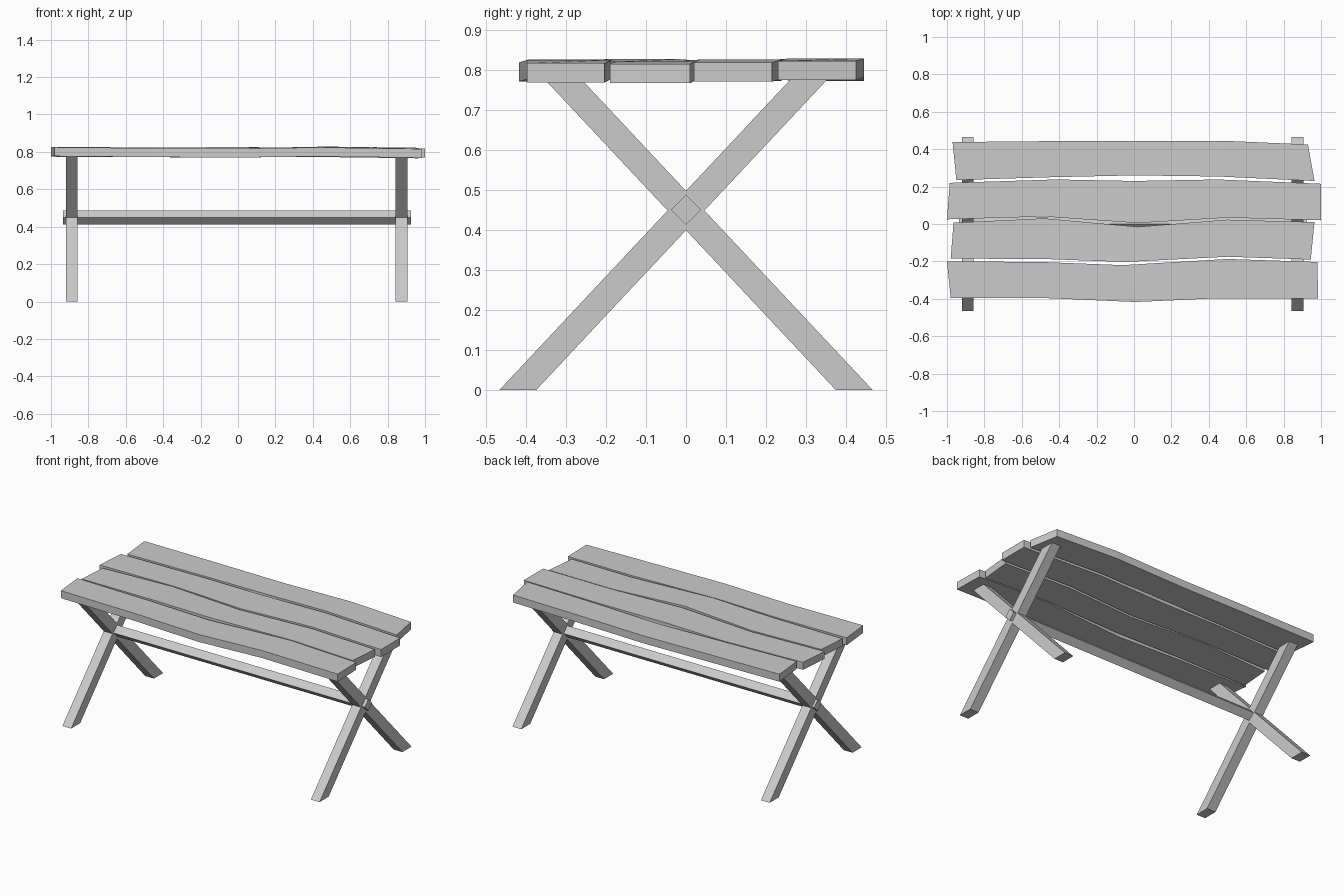
import bpy
import bmesh

cube = bpy.data.objects.get("Cube")
if cube:
    bpy.data.objects.remove(cube, do_unlink=True)

wood = bpy.data.materials.new("grey wood")
wood.use_nodes = True
GREY = (0.6, 0.6, 0.6, 1)
wood.diffuse_color = GREY
wood.node_tree.nodes["Principled BSDF"].inputs["Base Color"].default_value = GREY


def loft(name, sections):
    """Join a row of four-cornered sections into one capped bar."""
    bm = bmesh.new()
    rings = [[bm.verts.new(p) for p in s] for s in sections]
    for a, b in zip(rings, rings[1:]):
        for i in range(4):
            j = (i + 1) % 4
            bm.faces.new((a[i], a[j], b[j], b[i]))
    bm.faces.new(rings[0])
    bm.faces.new(rings[-1])
    bmesh.ops.recalc_face_normals(bm, faces=bm.faces)
    mesh = bpy.data.meshes.new(name)
    bm.to_mesh(mesh)
    bm.free()
    mesh.materials.append(wood)
    obj = bpy.data.objects.new(name, mesh)
    bpy.context.collection.objects.link(obj)


# Crossed legs, cut level at the floor and under the top
for end, x in (("right", -0.889), ("left", 0.874)):
    for facing, s in (("front", 1), ("back", -1)):
        sections = []
        for y, z in ((-0.42, 0), (0.313, 0.782)):
            sections.append([(x + dx, s * (y + dy), z) for dx, dy in
                             ((-0.031, -0.046), (0.031, -0.046),
                              (0.031, 0.046), (-0.031, 0.046))])
        loft(f"{end}_{facing}_leg", sections)

# Diamond-shaped stretcher through both crossings
r = 0.037
loft("stretcher", [[(x, -r, 0.45), (x, 0, 0.45 - r), (x, r, 0.45), (x, 0, 0.45 + r)]
                   for x in (-0.935, 0.925)])

# Wavy planks: front edge (x, y), back edge (x, y), top height at each station
planks = {
    "front_plank": (
        ((-0.98, -0.395), (-0.45, -0.397), (0.01, -0.417), (0.45, -0.397), (0.985, -0.397)),
        ((-1.0, -0.2), (-0.5, -0.203), (-0.06, -0.22), (0.5, -0.187), (0.98, -0.203)),
        (0.825, 0.82, 0.818, 0.824, 0.816)),
    "front_middle_plank": (
        ((-0.98, -0.185), (-0.48, -0.187), (-0.05, -0.203), (0.5, -0.175), (0.945, -0.19)),
        ((-0.965, 0.007), (-0.48, 0.03), (0.02, -0.015), (0.5, 0.023), (0.965, 0.01)),
        (0.82, 0.822, 0.826, 0.82, 0.814)),
    "back_middle_plank": (
        ((-1.0, 0.025), (-0.48, 0.04), (0.02, 0.005), (0.5, 0.034), (1.0, 0.02)),
        ((-0.985, 0.22), (-0.42, 0.238), (0.0, 0.23), (0.45, 0.238), (1.0, 0.215)),
        (0.824, 0.82, 0.823, 0.825, 0.818)),
    "back_plank": (
        ((-0.95, 0.235), (-0.45, 0.25), (0.0, 0.26), (0.45, 0.254), (0.965, 0.23)),
        ((-0.97, 0.438), (-0.45, 0.443), (0.0, 0.445), (0.5, 0.444), (0.93, 0.425)),
        (0.827, 0.823, 0.819, 0.828, 0.822)),
}
for name, (front, back, tops) in planks.items():
    loft(name, [[(*f, t - 0.048), (*b, t - 0.048), (*b, t), (*f, t)]
                for f, b, t in zip(front, back, tops)])
